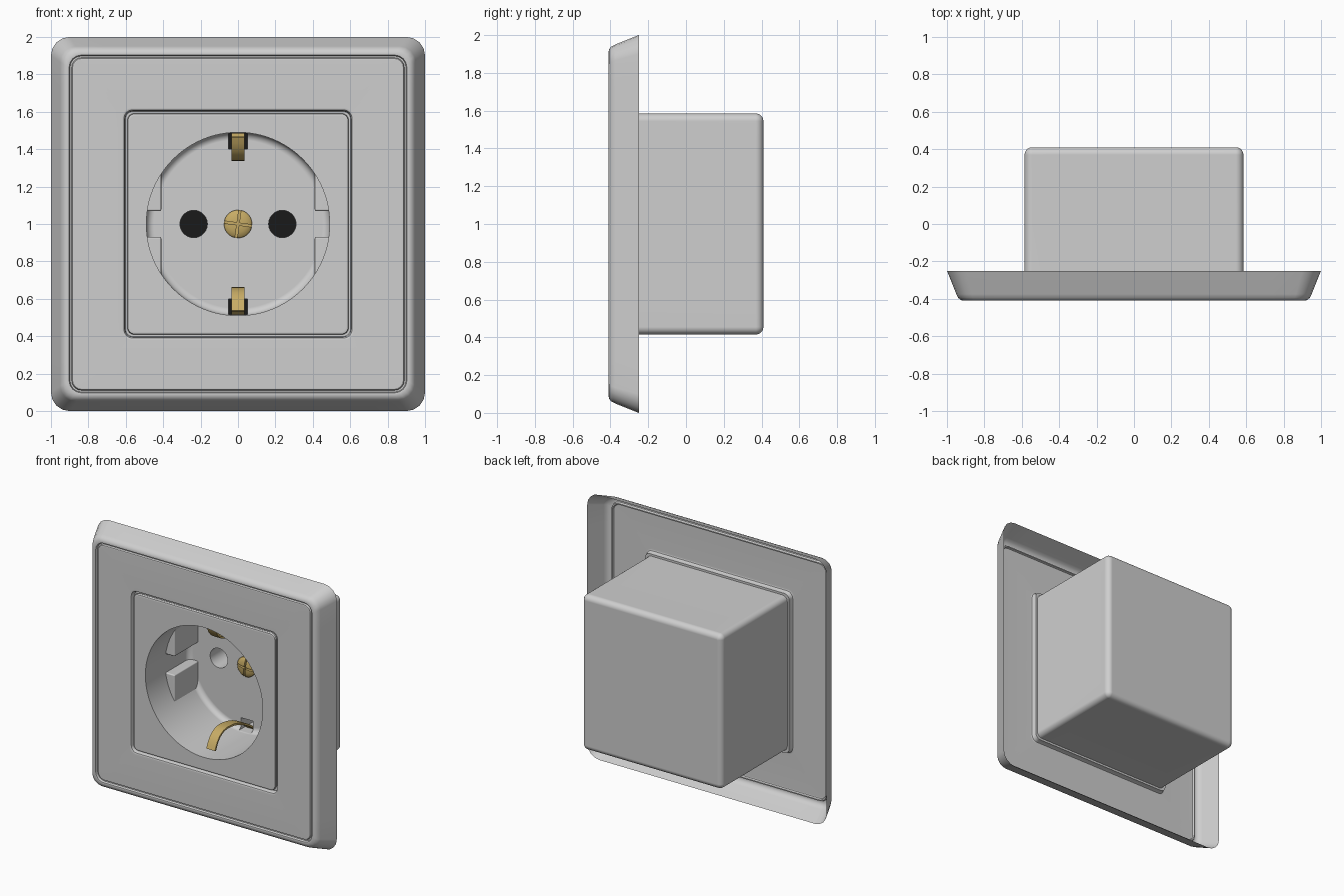
import bpy, bmesh, math
from mathutils import Vector
from mathutils.geometry import interpolate_bezier

if "Cube" in bpy.data.objects:
    bpy.data.objects.remove(bpy.data.objects["Cube"])


def material(name, rgb):
    m = bpy.data.materials.new(name)
    m.diffuse_color = (*rgb, 1)
    m.use_nodes = True
    m.node_tree.nodes["Principled BSDF"].inputs["Base Color"].default_value = m.diffuse_color
    return m


GREY = material("light grey plastic", (0.62, 0.62, 0.62))
GOLD = material("brass", (0.57, 0.41, 0.13))
BLACK = material("black", (0.01, 0.01, 0.01))
CZ = 1.0  # height of the socket centre


def rounded_square(h, r, y, seg=6, side=12):
    """Closed loop of points round a square of half size h, corner radius r."""
    pts = []
    for k in range(4):
        loop = [(h, (h - r) * (2 * i / side - 1)) for i in range(side + 1)]
        for i in range(1, seg):
            a = math.pi / 2 * i / seg
            loop.append((h - r + r * math.cos(a), h - r + r * math.sin(a)))
        c, s = round(math.cos(k * math.pi / 2)), round(math.sin(k * math.pi / 2))
        pts += [(u * c - v * s, y, CZ + u * s + v * c) for u, v in loop]
    return pts


def circle(r, y, x=0, n=96):
    return [(x + r * math.cos(2 * math.pi * i / n), y,
             CZ + r * math.sin(2 * math.pi * i / n)) for i in range(n)]


def skin(name, rings, mat, caps=True, closed=True):
    """Join equal-length rings of points with quads."""
    bm = bmesh.new()
    vs = [[bm.verts.new(p) for p in ring] for ring in rings]
    n = len(rings[0])
    for a, b in zip(vs, vs[1:]):
        for i in range(n if closed else n - 1):
            j = (i + 1) % n
            bm.faces.new((a[i], a[j], b[j], b[i]))
    if caps:
        bm.faces.new(vs[0])
        bm.faces.new(vs[-1])
    bmesh.ops.recalc_face_normals(bm, faces=bm.faces[:])
    me = bpy.data.meshes.new(name)
    bm.to_mesh(me)
    bm.free()
    me.materials.append(mat)
    ob = bpy.data.objects.new(name, me)
    bpy.context.collection.objects.link(ob)
    return ob


def block(name, x0, x1, y0, y1, z0, z1, mat):
    return skin(name, [[(x0, y, z0), (x1, y, z0), (x1, y, z1), (x0, y, z1)]
                       for y in (y0, y1)], mat)


def select(ob):
    bpy.ops.object.select_all(action='DESELECT')
    ob.select_set(True)
    bpy.context.view_layer.objects.active = ob


def modify(ob, kind, **settings):
    """Add a modifier and apply it."""
    select(ob)
    m = ob.modifiers.new(kind.lower(), kind)
    for k, v in settings.items():
        setattr(m, k, v)
    bpy.ops.object.modifier_apply(modifier=m.name)


def cut(ob, cutter):
    modify(ob, 'BOOLEAN', operation='DIFFERENCE', solver='EXACT', object=cutter)
    bpy.data.objects.remove(cutter, do_unlink=True)


def smooth(ob, angle=35):
    select(ob)
    bpy.ops.object.shade_smooth_by_angle(angle=math.radians(angle))
    m = ob.modifiers.new("weighted", 'WEIGHTED_NORMAL')
    m.keep_sharp = True


# Outer frame: thin open-backed shell with a groove and an inner lip
frame_profile = [(1.0, .10, -.25), (.95, .085, -.375), (.94, .08, -.395),
                 (.925, .075, -.407), (.91, .07, -.41), (.903, .065, -.408),
                 (.898, .06, -.392), (.89, .055, -.392), (.885, .05, -.404),
                 (.878, .045, -.407), (.62, .05, -.407), (.61, .045, -.402),
                 (.604, .04, -.39), (.602, .04, -.37), (.584, .035, -.37)]
frame = skin("frame", [rounded_square(h, r, y, seg=4) for h, r, y in frame_profile],
             GREY, caps=False)
smooth(frame)

# Socket body: rounded box whose front is the centre cover
R = .04
body_rings = [(.577, .027, -.405), (.588, .035, -.401), (.592, .04, -.39), (.585, .04, -.365),
              (.585, .04, .41 - R)]
for i in range(1, 6):
    a = math.pi / 2 * i / 5
    inset = R * (1 - math.cos(a))
    body_rings.append((.585 - inset, max(.006, R - inset), .41 - R + R * math.sin(a)))
body = skin("socket_body", [rounded_square(*b) for b in body_rings], GREY)

# Round plug recess with a filleted floor
FLOOR, RAD, F = .11, .49, .04
recess = [circle(RAD, -.6)]
for i in range(6):
    a = math.pi / 2 * i / 5
    recess.append(circle(RAD - F * (1 - math.cos(a)), FLOOR - F + F * math.sin(a)))
cut(body, skin("recess_cutter", recess, GREY))

# Pin holes and earth clip slots, each with a black bottom
for side in (-1, 1):
    tag = "left" if side < 0 else "right"
    x = side * .237
    cut(body, skin("pin_cutter", [circle(.073, y, x, 40) for y in (0, .35)], GREY))
    skin("pin_hole_bottom_" + tag, [circle(.073, y, x, 40) for y in (.342, .349)], BLACK)

    tag = "bottom" if side < 0 else "top"
    z0, z1 = sorted((CZ + side * .40, CZ + side * .485))
    cut(body, block("slot_cutter", -.05, .05, 0, .30, z0, z1, GREY))
    block("clip_slot_bottom_" + tag, -.05, .05, .292, .299, z0, z1, BLACK)
smooth(body)

# Guide ribs: circle segments in pairs on the left and right walls
start, end = math.asin(.07 / .5), math.acos(.41 / .5)
for sx in (-1, 1):
    for sz in (-1, 1):
        outline = [(.41, .07)]
        for i in range(9):
            a = start + (end - start) * i / 8
            outline.append((.5 * math.cos(a), .5 * math.sin(a)))
        rib = skin("guide_rib_%s_%s" % ("left" if sx < 0 else "right",
                                        "lower" if sz < 0 else "upper"),
                   [[(sx * u, y, CZ + sz * v) for u, v in outline]
                    for y in (-.17, FLOOR + .02)], GREY)
        modify(rib, 'BEVEL', width=.014, segments=3, limit_method='ANGLE',
               angle_limit=math.radians(40))
        smooth(rib)

# Earth clips: arched brass strips rising from the floor slots
path = interpolate_bezier(Vector((-.32, .465)), Vector((-.29, .38)),
                          Vector((-.24, .345)), Vector((-.17, .345)), 9)
path += interpolate_bezier(Vector((-.17, .345)), Vector((-.05, .345)),
                           Vector((.06, .40)), Vector((.16, .48)), 10)[1:]
for sz in (-1, 1):
    clip = skin("earth_clip_" + ("bottom" if sz < 0 else "top"),
                [[(x, p[0], CZ + sz * p[1]) for x in (-.036, .036)] for p in path],
                GOLD, caps=False, closed=False)
    modify(clip, 'SOLIDIFY', thickness=.014, offset=0)
    smooth(clip)

# Centre screw with a cross slot
screw = skin("centre_screw", [circle(r, y, 0, 40) for r, y in
                              ((.075, FLOOR + .02), (.075, .098), (.066, .088),
                               (.045, .081), (.02, .078))], GOLD)
for turn in (0, 90):
    a = math.radians(turn - 8)
    c, s = math.cos(a), math.sin(a)
    corners = [(-.1, -.006), (.1, -.006), (.1, .006), (-.1, .006)]
    cut(screw, skin("slot_cutter", [[(u * c - v * s, y, CZ + u * s + v * c)
                                     for u, v in corners] for y in (.05, .1)], GOLD))
smooth(screw)
